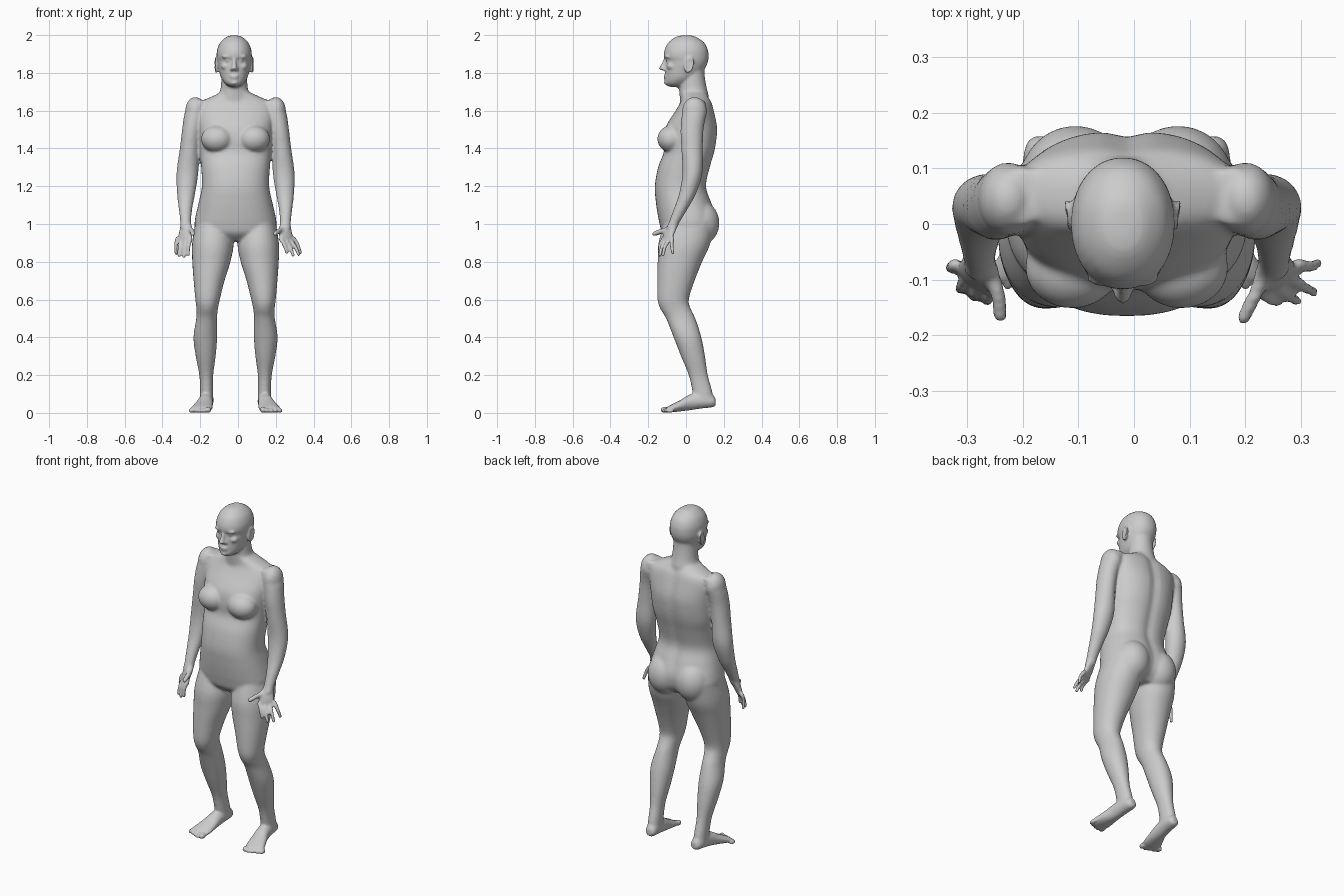
import bpy, bmesh, math
from mathutils import Vector

CX = -0.013          # body axis
HX = -0.02           # head axis
bm = bmesh.new()


def skin_rings(rings):
    """Close a skin over equal rings of points."""
    rings = [[bm.verts.new(p) for p in r] for r in rings]
    n = len(rings[0])
    for r, q in zip(rings, rings[1:]):
        for i in range(n):
            bm.faces.new((r[i], r[(i + 1) % n], q[(i + 1) % n], q[i]))
    bm.faces.new(rings[0][::-1])
    bm.faces.new(rings[-1])


def spline(rows, steps=4):
    """Catmull-Rom interpolation through rows of numbers."""
    out = []
    for i in range(len(rows) - 1):
        p0, p1 = rows[max(i - 1, 0)], rows[i]
        p2, p3 = rows[i + 1], rows[min(i + 2, len(rows) - 1)]
        for k in range(steps):
            t = k / steps
            out.append([0.5 * (2*b + (c - a)*t + (2*a - 5*b + 4*c - d)*t*t + (3*b - a - 3*c + d)*t**3)
                        for a, b, c, d in zip(p0, p1, p2, p3)])
    return out + [list(rows[-1])]


def loft(rows, u=(1, 0, 0), v=(0, 1, 0), power=2.0, groove=0.0, cx=0.0, s=1, n=28):
    """Closed skin over rings (x, y, z, half width along u, half width along v)."""
    u, v = Vector(u), Vector(v)
    rings = []
    for x, y, z, a, b in spline(rows):
        ring = []
        for i in range(n):
            t = 2 * math.pi * i / n
            c, d = math.cos(t), math.sin(t)
            c = math.copysign(abs(c) ** (2 / power), c)
            d = math.copysign(abs(d) ** (2 / power), d)
            p = Vector((x, y, z)) + u * (max(a, .002) * c) + v * (max(b, .002) * d)
            if d > 0:
                p.y -= groove * math.exp(-((p.x - x) / 0.03) ** 2)
            ring.append((cx + s * p.x, p.y, p.z))
        rings.append(ring)
    skin_rings(rings)


def stack(rows, x, **kw):
    """Loft from (z, half width, front y, back y)."""
    loft([(x, (f + b) / 2, z, w, (b - f) / 2) for z, w, f, b in rows], **kw)


def blob(x, y, z, rx, ry, rz, n=12, m=8):
    rings = []
    for j in range(m + 1):
        a = math.pi * (0.04 + 0.92 * j / m)
        k = math.sin(a)
        rings.append([(x + rx * k * math.cos(2 * math.pi * i / n), y + ry * k * math.sin(2 * math.pi * i / n),
                       z - rz * math.cos(a)) for i in range(n)])
    skin_rings(rings)


def finger(pts, r):
    """Chain of round joints along a smooth path."""
    path = spline(pts, 5)
    for i, p in enumerate(path):
        k = r * (1.1 - 0.3 * i / len(path))
        blob(*p, k, k, k, 10, 6)


# torso
stack([(1.70, .07, -.03, .108), (1.675, .125, -.025, .12), (1.645, .185, -.03, .137), (1.60, .205, -.055, .15),
       (1.52, .20, -.105, .167), (1.45, .195, -.118, .165), (1.38, .19, -.118, .153), (1.30, .182, -.148, .13),
       (1.20, .178, -.165, .11), (1.12, .194, -.16, .135), (1.05, .210, -.15, .16), (1.00, .217, -.14, .162),
       (.95, .20, -.125, .145), (.91, .12, -.08, .10)], CX, power=2.35, groove=.012, n=40)
# neck
stack([(1.86, .06, 0, .095), (1.78, .067, -.03, .10), (1.72, .072, -.036, .11), (1.68, .085, -.034, .12),
       (1.63, .11, -.03, .12)], HX)

for s in (1, -1):
    # chest, buttocks, shoulder
    blob(CX + s * .098, -.078, 1.45, .085, .074, .072, 24, 16)
    blob(CX + s * .092, .075, 1.005, .100, .102, .118, 24, 16)
    blob(CX + s * .213, .045, 1.598, .054, .066, .075, 24, 16)
    # leg
    loft([(.12, .02, 1.02, .09, .13), (.12, -.008, .90, .110, .138), (.128, -.032, .80, .101, .118),
          (.140, -.053, .70, .082, .099), (.148, -.068, .60, .065, .083), (.150, -.055, .55, .057, .081),
          (.153, -.028, .50, .055, .078), (.160, .008, .40, .063, .074), (.158, .037, .30, .053, .064),
          (.155, .065, .20, .037, .051), (.153, .085, .12, .035, .053), (.153, .095, .06, .036, .052)],
         cx=CX, s=s, power=2.1)
    # foot
    loft([(.150, .157, .060, .016, .02), (.150, .14, .062, .032, .032), (.154, .08, .065, .037, .042),
          (.160, .02, .056, .041, .042), (.170, -.03, .038, .050, .030), (.180, -.075, .024, .057, .021),
          (.184, -.10, .018, .054, .014)], v=(0, 0, 1), cx=CX, s=s)
    for i, y in enumerate((-.112, -.112, -.105, -.096, -.085)):
        r = .016 if i == 0 else .012
        blob(CX + s * (.144 + .023 * i), y, r, r, .024, r)
    # arm
    loft([(.185, .05, 1.655, .04, .05), (.212, .045, 1.60, .054, .064), (.232, .032, 1.50, .051, .061),
          (.244, .032, 1.40, .051, .057), (.255, .034, 1.27, .058, .053), (.262, .008, 1.16, .048, .045),
          (.265, -.028, 1.08, .036, .037), (.264, -.062, 1.01, .029, .029), (.264, -.075, .98, .028, .028)],
         cx=CX, s=s)
    # palm
    loft([(.262, -.066, 1.00, .03, .024), (.262, -.084, .965, .040, .022), (.267, -.095, .935, .043, .018),
          (.272, -.099, .912, .040, .014)], u=(.82, .57, 0), v=(-.57, .82, 0), cx=CX, s=s)

# fingers and thumbs: tips for each hand
hands = {1: [(.258, -.140, .850), (.292, -.138, .835), (.322, -.122, .838), (.330, -.070, .848)],
         -1: [(-.263, -.138, .838), (-.286, -.132, .828), (-.312, -.118, .832), (-.328, -.075, .845)]}
thumbs = {1: (.197, -.168, .948), -1: (-.240, -.164, .948)}
for s, tips in hands.items():
    for i, tip in enumerate(tips):
        base = Vector((CX + s * (.239 + .023 * i), -.121 + .016 * i, .918 + .003 * (i == 3)))
        tip = Vector(tip)
        mid = (base + tip) / 2 + Vector((s * .004, -.005, .004))
        finger([base, mid, tip], .0115)
    finger([Vector((CX + s * .25, -.08, .975)), Vector((CX + s * .232, -.122, .965)), Vector(thumbs[s])], .015)

# skull and jaw
stack([(1.998, .015, -.02, .025), (1.99, .042, -.055, .055), (1.96, .075, -.094, .098), (1.92, .091, -.114, .117),
       (1.885, .093, -.117, .12), (1.865, .091, -.106, .118), (1.84, .087, -.109, .11), (1.80, .078, -.110, .085),
       (1.77, .068, -.110, .055), (1.747, .052, -.111, .03), (1.732, .034, -.10, 0), (1.725, .015, -.085, -.03)],
      HX, power=2.1)
# nose, lips, chin
loft([(0, -.104, 1.885, .010, .010), (0, -.114, 1.86, .009, .011), (0, -.121, 1.84, .012, .013),
      (0, -.126, 1.824, .016, .018), (0, -.120, 1.814, .012, .012)], cx=HX, n=14)
blob(HX, -.107, 1.785, .026, .013, .006)
blob(HX, -.106, 1.773, .022, .013, .006)
blob(HX, -.100, 1.748, .022, .017, .016)
for s in (1, -1):
    # nostril, brow, eye, cheek
    blob(HX + s * .014, -.114, 1.819, .008, .011, .008)
    blob(HX + s * .036, -.098, 1.886, .030, .015, .008)
    blob(HX + s * .034, -.092, 1.865, .014, .014, .008)
    blob(HX + s * .045, -.076, 1.835, .026, .026, .020)
    # ear
    blob(HX + s * .090, .012, 1.840, .010, .020, .036)
    for i in range(20):
        t = 2 * math.pi * i / 20
        dy, dz = .021 * math.cos(t), .038 * math.sin(t)
        blob(HX + s * (.096 + .25 * max(dy, 0)), .016 + dy + .15 * dz, 1.842 + dz, .006, .006, .006, 8, 5)

# fuse all the parts into one skin
raw = bpy.data.meshes.new("parts")
bm.to_mesh(raw)
bm.free()
body = bpy.data.objects.new("body", raw)
bpy.context.collection.objects.link(body)
mod = body.modifiers.new("fuse", 'REMESH')
mod.mode = 'VOXEL'
mod.voxel_size = .0068
mod.use_smooth_shade = True
skin = bpy.data.meshes.new_from_object(body.evaluated_get(bpy.context.evaluated_depsgraph_get()))
body.modifiers.clear()
body.data = skin


# soften joints on trunk and limbs, keep face, hands and feet crisp
def soft(p):
    hand = p.z < 1.0 and p.y < -.03 and abs(p.x) > .235
    thumb = .9 < p.z < .99 and p.y < -.13 and abs(p.x) > .18
    face = p.z > 1.74 and p.y < .045
    return p.z > .06 and not (hand or thumb or face)


group = body.vertex_groups.new(name="soft")
group.add([v.index for v in skin.vertices if soft(v.co)], 1.0, 'REPLACE')
for name, times, limit in (("soften", 12, "soft"), ("polish", 2, "")):
    mod = body.modifiers.new(name, 'SMOOTH')
    mod.factor = .5
    mod.iterations = times
    mod.vertex_group = limit
